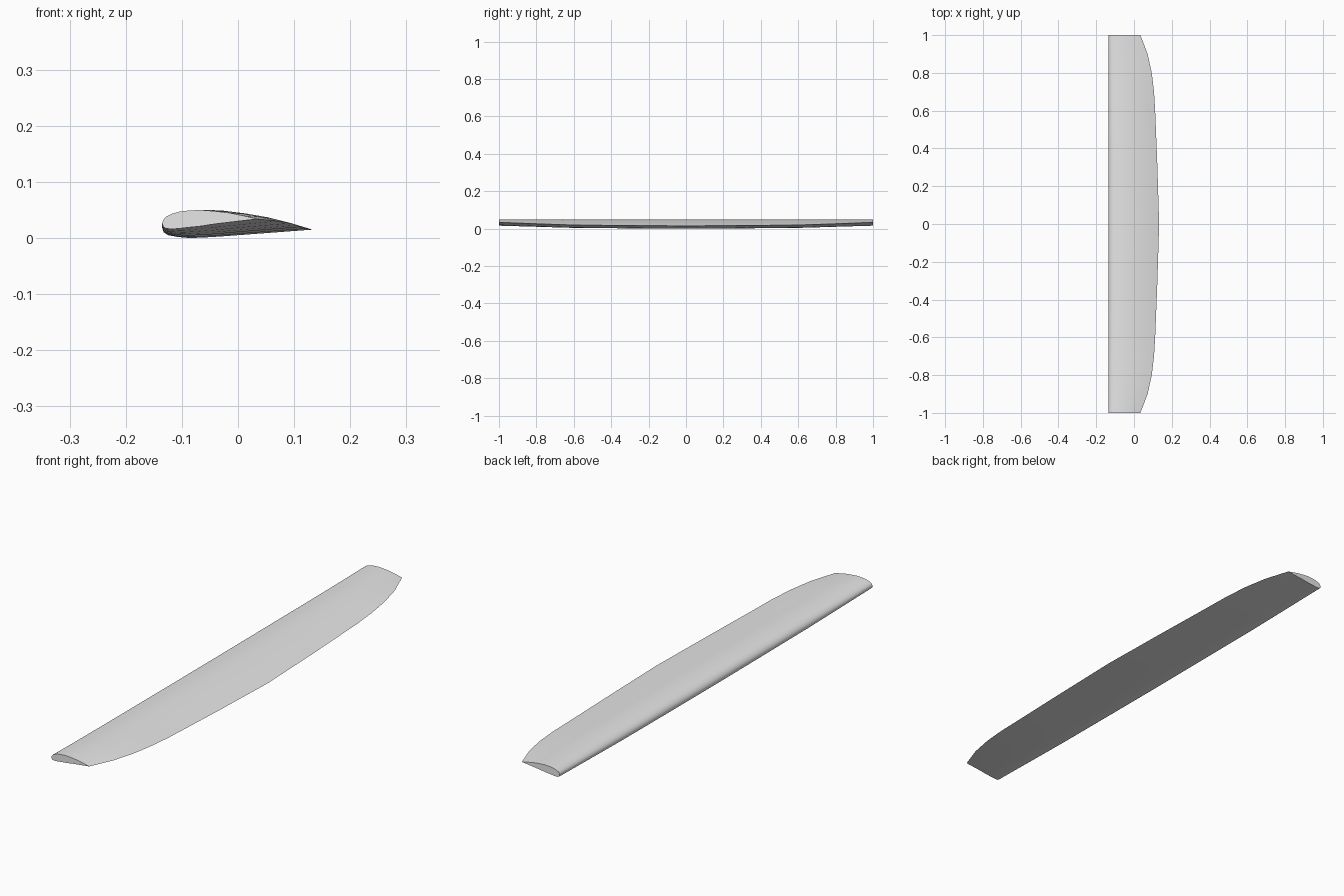
import bpy
import bmesh
import math

cube = bpy.data.objects.get("Cube")
if cube:
    bpy.data.objects.remove(cube, do_unlink=True)

LEADING_EDGE = -0.135

# Airfoil: chord fraction, then heights in mm for root upper, tip upper, root lower, tip lower
AIRFOIL = [
    (0.00, 18, 26, 18, 26),
    (0.01, 27, 32, 10, 20),
    (0.04, 37, 38, 5, 17),
    (0.10, 44, 43, 2, 16),
    (0.18, 48, 47, 0, 17),
    (0.28, 50, 49, 1, 19),
    (0.40, 49, 50, 3, 21),
    (0.55, 44, 48, 6, 25),
    (0.70, 37, 45, 9, 28),
    (0.85, 27, 40, 12, 31),
    (1.00, 15, 34, 15, 34),
]

# Half span stations: distance from centre, trailing edge, blend from root to tip section
STATIONS = [
    (0.0, 0.133, 0.0),
    (0.3, 0.124, 0.1),
    (0.6, 0.112, 0.25),
    (0.7, 0.106, 0.42),
    (0.8, 0.094, 0.6),
    (0.9, 0.072, 0.8),
    (1.0, 0.034, 1.0),
]


def mix(a, b, t):
    return a + (b - a) * t


def section(bm, y, trailing_edge, blend):
    """Add one closed airfoil loop, over the top and back underneath."""
    def point(fraction, root, tip):
        x = mix(LEADING_EDGE, trailing_edge, fraction)
        return bm.verts.new((x, y, mix(root, tip, blend) / 1000))

    upper = [point(u, root, tip) for u, root, tip, _, _ in AIRFOIL]
    lower = [point(u, root, tip) for u, _, _, root, tip in AIRFOIL[1:-1]]
    return upper + lower[::-1]


def build_wing(name, material):
    bm = bmesh.new()
    # Mirror the half span stations about the centre section
    span = [(-y, edge, blend) for y, edge, blend in STATIONS[:0:-1]] + STATIONS
    loops = [section(bm, *station) for station in span]

    # Skin between neighbouring sections
    for near, far in zip(loops, loops[1:]):
        for i in range(len(near)):
            j = (i + 1) % len(near)
            bm.faces.new((near[i], near[j], far[j], far[i]))

    # Flat wing tips
    bm.faces.new(loops[0])
    bm.faces.new(loops[-1])
    bmesh.ops.recalc_face_normals(bm, faces=bm.faces[:])

    mesh = bpy.data.meshes.new(name)
    bm.to_mesh(mesh)
    bm.free()
    mesh.materials.append(material)
    wing = bpy.data.objects.new(name, mesh)
    bpy.context.collection.objects.link(wing)
    return wing


# Single plain finish
grey = bpy.data.materials.new("light_grey")
grey.use_nodes = True
colour = (0.8, 0.8, 0.8, 1)
grey.diffuse_color = colour
for node in grey.node_tree.nodes:
    if node.type == "BSDF_PRINCIPLED":
        node.inputs["Base Color"].default_value = colour

wing = build_wing("wing", grey)

# Smooth skin with crisp trailing edge and tips
bpy.ops.object.select_all(action="DESELECT")
wing.select_set(True)
bpy.context.view_layer.objects.active = wing
bpy.ops.object.shade_smooth_by_angle(angle=math.radians(50))
